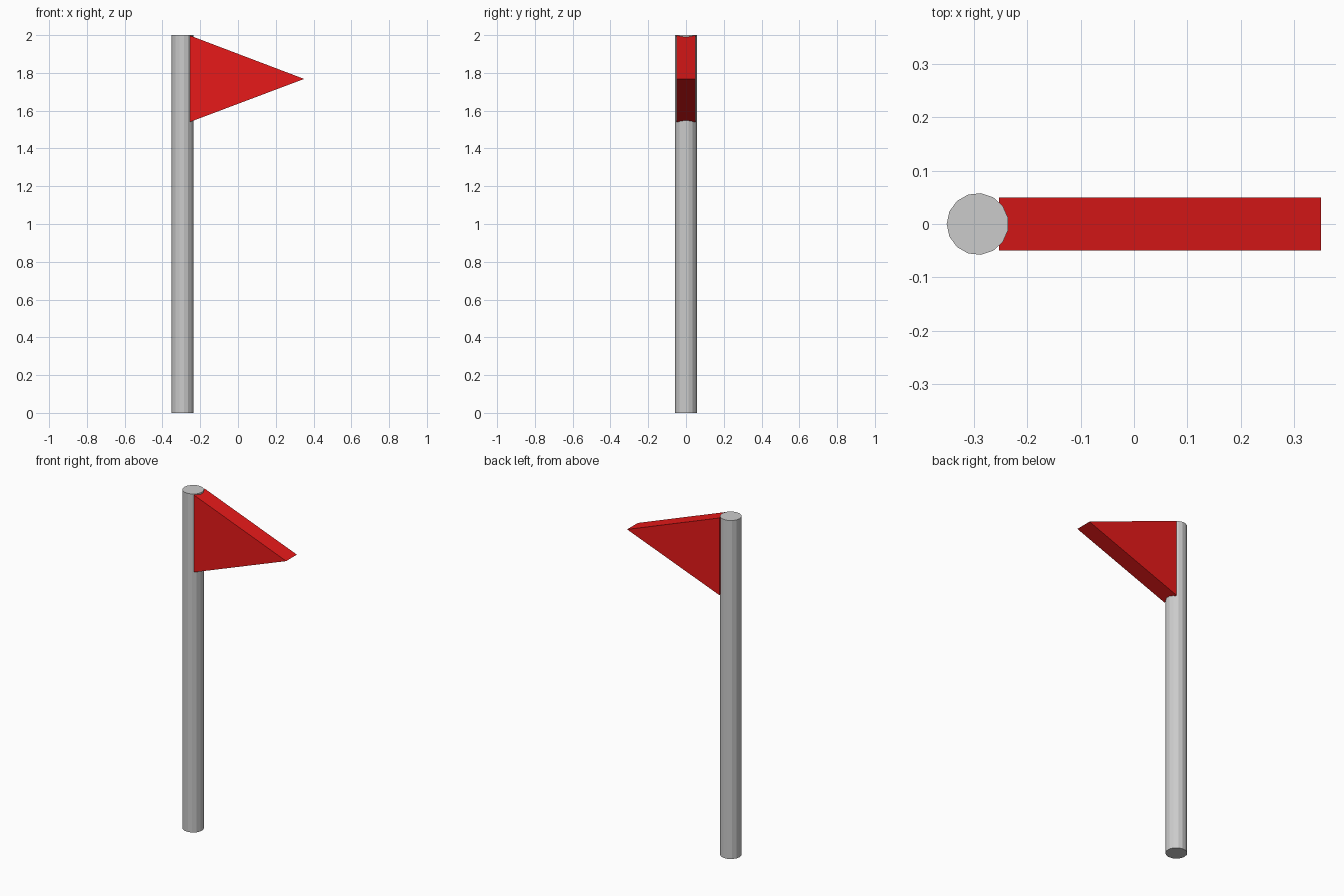
import bpy, bmesh

if "Cube" in bpy.data.objects:
    bpy.data.objects.remove(bpy.data.objects["Cube"])

# Pole: 15-sided cylinder with one corner facing +x
bpy.ops.mesh.primitive_cylinder_add(vertices=15, radius=0.058, depth=2.0,
                                    location=(-0.293, 0, 1.0),
                                    rotation=(0, 0, 1.5707963))
pole = bpy.context.object
pole.name = "pole"

# Pennant: triangular profile extruded along y
bm = bmesh.new()
profile = [(-0.253, 1.541), (0.35, 1.768), (-0.253, 1.997)]
face = bm.faces.new([bm.verts.new((x, -0.05, z)) for x, z in profile])
ext = bmesh.ops.extrude_face_region(bm, geom=[face], use_keep_orig=True)
moved = [v for v in ext["geom"] if isinstance(v, bmesh.types.BMVert)]
bmesh.ops.translate(bm, verts=moved, vec=(0, 0.1, 0))
bmesh.ops.recalc_face_normals(bm, faces=bm.faces)
mesh = bpy.data.meshes.new("pennant")
bm.to_mesh(mesh)
bm.free()
pennant = bpy.data.objects.new("pennant", mesh)
bpy.context.collection.objects.link(pennant)

# Red cloth
red = bpy.data.materials.new("red")
red.diffuse_color = (0.8, 0.01, 0.01, 1)
red.use_nodes = True
red.node_tree.nodes["Principled BSDF"].inputs["Base Color"].default_value = red.diffuse_color
mesh.materials.append(red)
